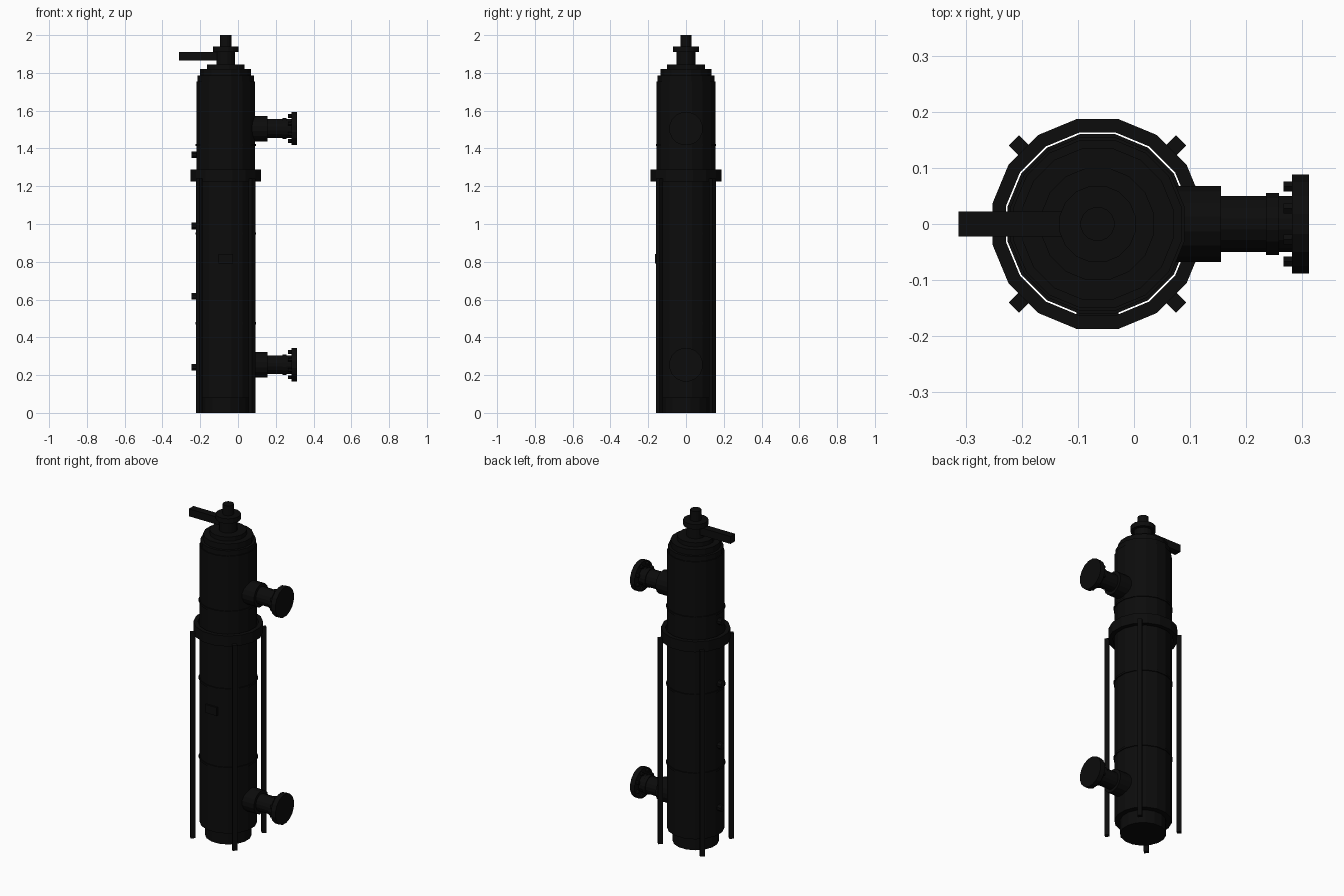
import bpy
import bmesh
from math import pi, cos, sin
from mathutils import Matrix, Vector

AXIS = -0.065   # x of the vessel's centre line
SIDES = 16

old = bpy.data.objects.get("Cube")
if old:
    bpy.data.objects.remove(old, do_unlink=True)

black = bpy.data.materials.new("black_paint")
black.use_nodes = True
colour = (0.0035, 0.0035, 0.0035, 1)
black.diffuse_color = colour
black.node_tree.nodes["Principled BSDF"].inputs["Base Color"].default_value = colour


def finish(name, bm):
    bmesh.ops.recalc_face_normals(bm, faces=bm.faces)
    mesh = bpy.data.meshes.new(name)
    bm.to_mesh(mesh)
    bm.free()
    mesh.materials.append(black)
    obj = bpy.data.objects.new(name, mesh)
    bpy.context.collection.objects.link(obj)
    return obj


def lathe(name, profile, origin, along_x=False, sides=SIDES, closed=False):
    """Turn (flat radius, height) points round z, or round x."""
    bm = bmesh.new()
    rings = []
    for r, h in profile:
        r /= cos(pi / sides)
        ring = []
        for i in range(sides):
            a = 2 * pi * (i + 0.5) / sides
            p = Vector((r * cos(a), r * sin(a), h))
            if along_x:
                p = Vector((p.z, p.x, p.y))
            ring.append(bm.verts.new(p + Vector(origin)))
        rings.append(ring)
    pairs = list(zip(rings, rings[1:]))
    if closed:
        pairs.append((rings[-1], rings[0]))
    else:
        bm.faces.new(rings[0])
        bm.faces.new(rings[-1])
    for low, high in pairs:
        for i in range(sides):
            j = (i + 1) % sides
            bm.faces.new((low[i], low[j], high[j], high[i]))
    return finish(name, bm)


def box(name, size, centre, angle=0):
    bm = bmesh.new()
    bmesh.ops.create_cube(bm, size=1)
    bmesh.ops.scale(bm, vec=size, verts=bm.verts)
    bmesh.ops.transform(bm, matrix=Matrix.Translation(centre) @ Matrix.Rotation(angle, 4, "Z"),
                        verts=bm.verts)
    return finish(name, bm)


# Vessel with recessed base and stepped top
lathe("vessel_body", [(0.125, 0), (0.125, 0.08), (0.155, 0.08), (0.155, 1.755),
                      (0.15, 1.755), (0.15, 1.785), (0.135, 1.785), (0.135, 1.82),
                      (0.1, 1.82), (0.1, 1.845)], (AXIS, 0, 0))

# Top valve and its lever
lathe("top_valve", [(0.05, 1.84), (0.05, 1.91), (0.068, 1.91), (0.068, 1.94),
                    (0.03, 1.94), (0.03, 2.0)], (AXIS, 0, 0))
box("valve_lever", (0.22, 0.044, 0.045), (-0.203, 0, 1.888))

# Seam bands round the body
for z in (0.475, 0.95, 1.418):
    lathe("seam_band", [(0.15, z - 0.006), (0.16, z - 0.006),
                        (0.16, z + 0.006), (0.15, z + 0.006)], (AXIS, 0, 0), closed=True)

# Support collar standing just clear of the body
lathe("support_collar", [(0.163, 1.225), (0.187, 1.225), (0.187, 1.288), (0.163, 1.288)],
      (AXIS, 0, 0), closed=True)

# Four legs hung from the collar
for k in range(4):
    a = pi / 4 + k * pi / 2
    box("support_leg", (0.026, 0.026, 1.24),
        (AXIS + 0.198 * cos(a), 0.198 * sin(a), 0.62), a)

# Flanged side nozzles
for z in (0.255, 1.505):
    lathe("side_nozzle", [(0.068, 0.06), (0.068, 0.155), (0.05, 0.155), (0.05, 0.235),
                          (0.055, 0.235), (0.055, 0.258), (0.05, 0.258), (0.05, 0.282),
                          (0.088, 0.282), (0.088, 0.312)], (0, 0, z), along_x=True)
    for k in range(8):
        a = 2 * pi * (k + 0.5) / 8
        lathe("flange_bolt", [(0.009, 0.266), (0.009, 0.285)],
              (0, 0.072 * cos(a), z + 0.072 * sin(a)), along_x=True, sides=6)

# Small ports on the side away from the nozzles
for z in (0.242, 0.617, 0.99, 1.367):
    lathe("small_port", [(0.018, -0.245), (0.018, -0.2)], (0, 0, z), along_x=True, sides=8)

# Front plate
box("front_plate", (0.075, 0.012, 0.05), (AXIS, -0.159, 0.815))
